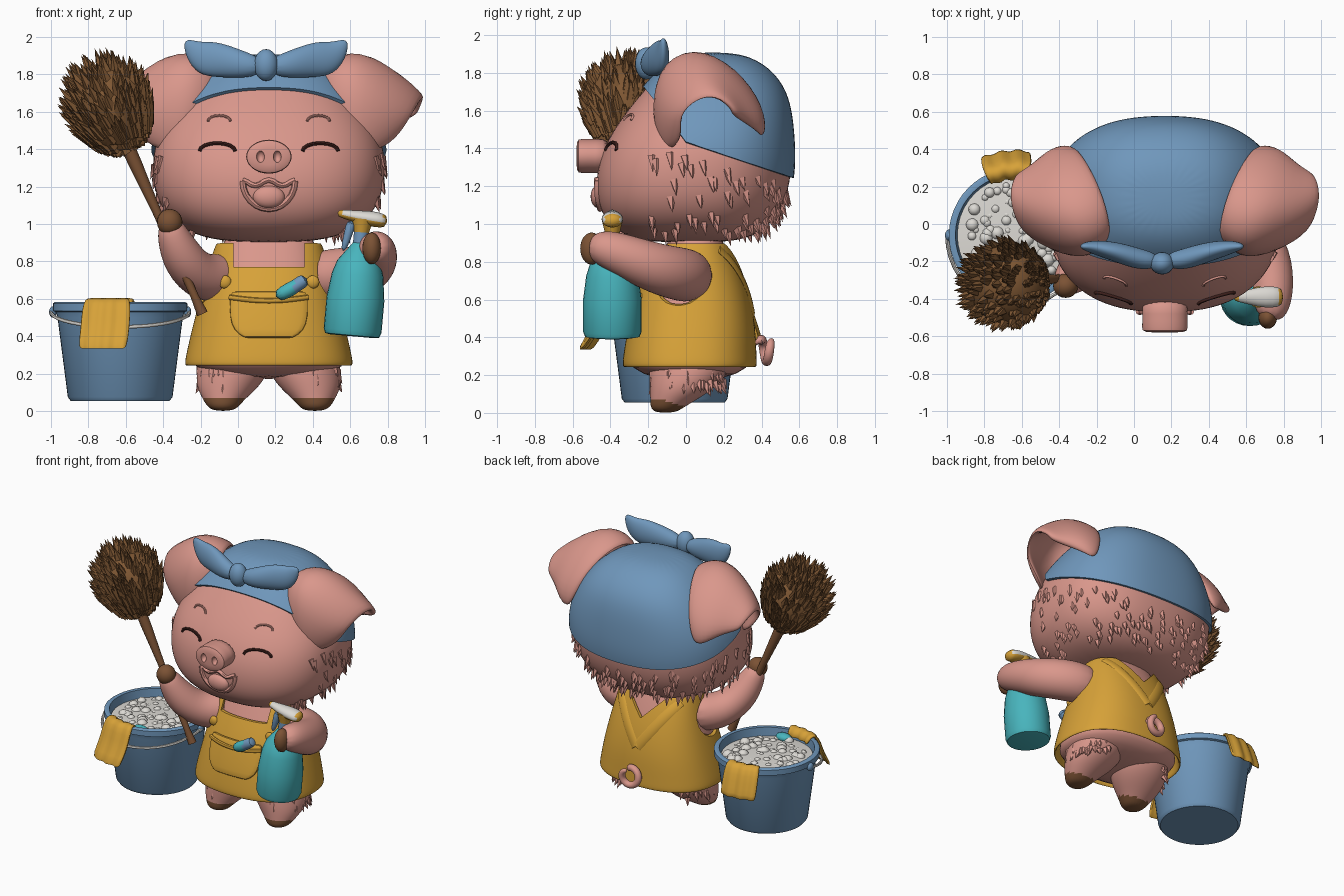
import bpy, bmesh, random
from math import sin, cos, pi, radians
from mathutils import Vector, Matrix
from mathutils.bvhtree import BVHTree

random.seed(4)
if "Cube" in bpy.data.objects:
    bpy.data.objects.remove(bpy.data.objects["Cube"])
MID = 0.165  # the figure's own centre line


def material(name, *rgb):
    m = bpy.data.materials.new(name)
    m.use_nodes = True
    m.diffuse_color = (*rgb, 1)
    m.node_tree.nodes["Principled BSDF"].inputs["Base Color"].default_value = (*rgb, 1)
    return m


PINK = material("pink skin", .70, .31, .26)
BLUE = material("denim blue", .16, .31, .50)
YELLOW = material("mustard cloth", .68, .36, .04)
TEAL = material("teal plastic", .065, .46, .51)
BROWN = material("feather brown", .21, .095, .033)
HOOF = material("hoof brown", .20, .085, .035)
WHITE = material("foam white", .72, .70, .66)
DARK = material("lash dark", .05, .015, .012)


def bake(ob, angle=45):
    dg = bpy.context.evaluated_depsgraph_get()
    me = bpy.data.meshes.new_from_object(ob.evaluated_get(dg))
    ob.modifiers.clear()
    ob.data = me
    me.shade_smooth()
    me.set_sharp_from_angle(angle=radians(angle))


def make(name, bm, mats, rule=None, sub=0, solid=0, offset=0, angle=45):
    mats = mats if isinstance(mats, list) else [mats]
    bmesh.ops.recalc_face_normals(bm, faces=bm.faces)
    me = bpy.data.meshes.new(name)
    bm.to_mesh(me)
    bm.free()
    ob = bpy.data.objects.new(name, me)
    bpy.context.scene.collection.objects.link(ob)
    for m in mats:
        me.materials.append(m)
    if solid:
        mod = ob.modifiers.new("thickness", "SOLIDIFY")
        mod.thickness, mod.offset = solid, offset
    if sub:
        mod = ob.modifiers.new("smooth", "SUBSURF")
        mod.levels = mod.render_levels = sub
    bake(ob, angle)
    if rule:
        for p in ob.data.polygons:
            p.material_index = int(rule(p.center))
    return ob


def skin(name, rings, mats, closed=True, caps=True, **kw):
    bm = bmesh.new()
    rows = [[bm.verts.new(p) for p in r] for r in rings]
    n = len(rows[0])
    for a, b in zip(rows, rows[1:]):
        for i in range(n if closed else n - 1):
            j = (i + 1) % n
            bm.faces.new((a[i], a[j], b[j], b[i]))
    if closed and caps:
        bm.faces.new(rows[0])
        bm.faces.new(rows[-1])
    return make(name, bm, mats, **kw)


def oval(z, x, y, rx, ry, power=2.4, seg=28):
    def s(v):
        return abs(v) ** (2 / power) * (1 if v > 0 else -1)
    angles = [2 * pi * i / seg for i in range(seg)]
    return [(x + rx * s(cos(a)), y + ry * s(sin(a)), z) for a in angles]


def tube(name, pts, radii, mats, seg=12, ref=(0, 0, 1), **kw):
    pts, rings = [Vector(p) for p in pts], []
    for i, p in enumerate(pts):
        t = (pts[min(i + 1, len(pts) - 1)] - pts[max(i - 1, 0)]).normalized()
        u = t.cross(Vector(ref)).normalized()
        v = u.cross(t)
        r = radii[i] if isinstance(radii, list) else radii
        ru, rv = r if isinstance(r, tuple) else (r, r)
        rings.append([p + u * ru * cos(2 * pi * k / seg) + v * rv * sin(2 * pi * k / seg) for k in range(seg)])
    return skin(name, rings, mats, **kw)


def ball(name, loc, size, mat):
    bm = bmesh.new()
    mx = Matrix.Translation(loc) @ Matrix.Diagonal((*size, 1))
    bmesh.ops.create_uvsphere(bm, u_segments=20, v_segments=12, radius=1, matrix=mx)
    return make(name, bm, mat)


def box(name, loc, size, mat, turn=0):
    bm = bmesh.new()
    mx = Matrix.Translation(loc) @ Matrix.Rotation(turn, 4, "Y") @ Matrix.Diagonal((*size, 1))
    bmesh.ops.create_cube(bm, size=1, matrix=mx)
    return make(name, bm, mat)


def cut(ob, cutter):
    mod = ob.modifiers.new("cut", "BOOLEAN")
    mod.operation, mod.object = "DIFFERENCE", cutter
    bake(ob)
    bpy.data.objects.remove(cutter)


def tree_of(ob):
    bm = bmesh.new()
    bm.from_mesh(ob.data)
    return BVHTree.FromBMesh(bm)


def drape(tree, x, z, side=-1, lift=0.0):
    hit = tree.ray_cast(Vector((x, 2 * side, z)), Vector((0, -side, 0)))[0]
    return (x, (hit.y if hit else 0) + side * lift, z)


def spikes(name, items, mat, radius, length):
    bm = bmesh.new()
    for p, d in items:
        mx = Matrix.Translation(p) @ d.to_track_quat("Z", "Y").to_matrix().to_4x4()
        n = length * random.uniform(.75, 1.2)
        bmesh.ops.create_cone(bm, segments=5, radius1=radius, radius2=0, depth=n, cap_ends=True,
                              matrix=mx @ Matrix.Translation((0, 0, n * .3)))
    return make(name, bm, mat, angle=30)


def rand_dir():
    return Vector([random.gauss(0, 1) for _ in range(3)]).normalized()


# Head: stacked ovals (height, depth centre, half width, half depth)
HEAD = [(.9, .02, .2, .2), (.94, .02, .41, .36), (1.03, .02, .54, .46), (1.15, .03, .61, .51),
        (1.3, .045, .63, .52), (1.45, .07, .61, .49), (1.6, .115, .53, .43), (1.73, .15, .43, .355),
        (1.84, .15, .31, .25), (1.89, .14, .15, .12)]
head = skin("head", [oval(z, MID, y, a, b) for z, y, a, b in HEAD], PINK, sub=2)
face = tree_of(head)

# Headscarf: the upper head, trimmed by two planes and thickened
bm = bmesh.new()
bm.from_mesh(head.data)
for normal in ((0, .27, .2), (0, .19, .57)):
    bmesh.ops.bisect_plane(bm, geom=bm.verts[:] + bm.edges[:] + bm.faces[:], clear_inner=True,
                           plane_co=(0, 0, 1.43), plane_no=normal)
make("headscarf", bm, BLUE, solid=.02, offset=1)

# Bow on the scarf
ball("bow_knot", (.15, -.21, 1.85), (.065, .06, .085), BLUE)
for side, s in (("right", -1), ("left", 1)):
    tube(side + "_bow_wing", [(.15 + s * x, y, z) for x, y, z in
         ((.02, -.2, 1.84), (.12, -.19, 1.85), (.24, -.15, 1.875), (.33, -.13, 1.885), (.39, -.12, 1.93),
          (.43, -.12, 1.98))],
         [(.04, .045), (.06, .075), (.055, .095), (.045, .1), (.03, .06), (.012, .015)], BLUE, sub=2)

# Drooping ears: arched sheets, rows run from root to tip
EAR = [[(.45, -.09, 1.68), (.45, -.04, 1.83), (.47, .1, 1.87), (.54, .27, 1.8), (.62, .4, 1.62), (.68, .41, 1.44)],
       [(.6, -.18, 1.53), (.59, -.17, 1.85), (.64, .02, 1.96), (.72, .23, 1.84), (.77, .4, 1.6), (.77, .39, 1.48)],
       [(.7, -.1, 1.34), (.76, -.17, 1.64), (.83, 0, 1.83), (.88, .18, 1.76), (.88, .3, 1.6), (.84, .3, 1.54)],
       [(.85, -.01, 1.46), (.93, -.04, 1.57), (.98, .06, 1.66), (1, .16, 1.68), (.97, .25, 1.61), (.95, .24, 1.58)]]
for side, s in (("right", -1), ("left", 1)):
    skin(side + "_ear", [[(MID + s * (x - MID), y, z) for x, y, z in row] for row in EAR],
         PINK, closed=False, solid=.05, sub=2)

# Snout with nostrils, smiling mouth
snout = tube("snout", [(MID, y, 1.36) for y in (-.4, -.48, -.56, -.58, -.58)],
             [(.13, .1), (.12, .09), (.125, .092), (.12, .088), (.1, .075)], PINK, seg=20, sub=1)
for s in (-1, 1):
    cut(snout, ball("nostril", (MID + s * .045, -.585, 1.36), (.022, .03, .032), PINK))
lip = [drape(face, MID + .14 * cos(a), 1.23 - .15 * sin(a), lift=.005) for a in [pi * i / 12 for i in range(13)]]
tube("lower_lip", lip, .016, PINK, seg=8, ref=(0, 1, 0))
tube("upper_lip", [drape(face, MID + .14 * k / 6, 1.22 + .015 * cos(k), lift=.003) for k in range(-6, 7)],
     .014, PINK, seg=8, ref=(0, 1, 0))
ball("tongue", (MID, -.465, 1.145), (.085, .04, .06), PINK)

# Closed eyes and brows
for side, s in (("right", -1), ("left", 1)):
    for part, mid, half, z, rise, r, mat in (("lash", .275, .095, 1.39, .042, .01, DARK),
                                             ("brow", .265, .06, 1.55, .03, .007, PINK)):
        arc = [pi * i / 8 for i in range(9)]
        tube(f"{side}_{part}", [drape(face, MID + s * mid + half * cos(a), z + rise * sin(a), lift=.003)
                                for a in arc], r, mat, seg=8, ref=(0, 1, 0))

# Cheek and nape fur
tufts = []
while len(tufts) < 130:
    hit, n, _, _ = face.ray_cast(Vector((MID, .05, 1.25)), rand_dir())
    if hit.y > -.2 and .95 < hit.z < 1.36 - .3 * max(hit.y, 0):
        tufts.append((hit - n * .006, n * .3 + Vector((0, .15, -.8))))
spikes("cheek_fur", tufts, PINK, .026, .085)

# Body and dress share the same outline (height, depth centre, half width, half depth)
BODY = [(.24, .02, .45, .355), (.3, .02, .44, .35), (.45, .03, .405, .335), (.6, .035, .365, .305),
        (.75, .045, .325, .25), (.9, .05, .28, .18)]
under = [(.17, .02, .28, .2)] + BODY + [(.97, .05, .24, .15)]
skin("body", [oval(z, MID, y, a - .03, b - .03) for z, y, a, b in under], PINK, sub=1)
dress = skin("dress", [oval(z, MID, y, a - .015, b - .015) for z, y, a, b in BODY], YELLOW,
             caps=False, solid=.02, offset=1, sub=2)
cloth = tree_of(dress)
for s in (-1, 1):
    cut(dress, ball("armhole", (MID + s * .43, -.05, .72), (.2, .18, .16), YELLOW))
cut(dress, box("front_neckline", (MID, -.5, .97), (.38, 1, .4), YELLOW))
cut(dress, box("back_neckline", (MID, .55, 1.01), (.4, 1, .4), YELLOW, pi / 4))

# Pocket, flap edge, buttons and crossed back straps
rows = [(.64, .2), (.6, .21), (.5, .21), (.43, .19), (.39, .13)]
skin("pocket", [[drape(cloth, MID + w * k / 6, z, lift=.012) for k in range(-6, 7)] for z, w in rows],
     YELLOW, closed=False, solid=.03, sub=1)
tube("pocket_edge", [drape(cloth, MID + .21 * k / 6, .61 - .02 * cos(k / 4), lift=.03) for k in range(-6, 7)],
     .014, YELLOW, seg=8)
for side, s in (("right", -1), ("left", 1)):
    ball(side + "_button", drape(cloth, MID + s * .235, .69, lift=.01), (.035, .02, .035), YELLOW)
    tube(side + "_back_strap", [drape(cloth, MID + s * (.005 + .03 * k), .53 + .042 * k, 1, .002) for k in range(9)],
         [(.035, .009)] * 9, YELLOW, seg=8, ref=(0, 1, 0))
tube("pocket_brush", [(.2, -.33, .61), (.28, -.34, .65), (.31, -.34, .67), (.37, -.34, .71)],
     [.035, .042, .034, .042], [TEAL, BLUE], sub=1, rule=lambda c: c.x > .3)

# Legs with hooves
for side, s in (("right", -1), ("left", 1)):
    leg = [(.34, .17, .04, .19, .22), (.22, .19, .02, .2, .22), (.13, .22, -.02, .17, .175),
           (.065, .24, -.07, .115, .12), (.03, .245, -.1, .09, .09), (0, .245, -.11, .055, .055)]
    skin(side + "_leg", [oval(z, MID + s * x, y, a, b, 2, 20) for z, x, y, a, b in leg], [PINK, HOOF],
         sub=2, rule=lambda c: c.z < .07 - .3 * max(c.y + .13, 0))
    fur = []
    for k in range(24):
        a = random.uniform(0, pi)
        fur.append((Vector((MID + s * (.2 + .17 * sin(a)), .01 - .19 * cos(a), random.uniform(.13, .24))),
                    Vector((s * .4 * sin(a), -.4 * cos(a), -.8))))
    spikes(side + "_leg_fur", fur, PINK, .022, .06)

# Arms and front hooves
tube("right_arm", [(-.03, .02, .72), (-.19, -.12, .7), (-.29, -.24, .8), (-.35, -.3, .94), (-.37, -.32, 1.02)],
     [.14, .14, .125, .09, .06], PINK, ref=(0, 1, 0), sub=2)
tube("left_arm", [(.36, .04, .72), (.58, -.01, .73), (.71, -.15, .76), (.745, -.32, .83), (.74, -.45, .88),
                  (.72, -.51, .88)], [.14, .15, .14, .12, .1, .06], PINK, sub=2)
ball("right_hoof", (-.365, -.33, 1.01), (.068, .065, .07), HOOF)
ball("left_hoof", (.715, -.5, .87), (.05, .06, .085), HOOF)

# Curly tail
tube("tail", [(MID, .32, .37), (MID + .03, .37, .375)] +
     [(MID + .06 * cos(a), .385 + .009 * a, .33 + .06 * sin(a)) for a in [.9 + k * .45 for k in range(16)]],
     [.026] * 15 + [.024, .02, .012], PINK, ref=(.3, 1, 0), sub=1)

# Feather duster
centre, grip = Vector((-.68, -.32, 1.615)), Vector((-.19, -.27, .52))
axis = (centre - grip).normalized()
tube("duster_handle", [grip, grip + axis * .1, grip + axis * .6, grip + axis * .88, centre],
     [.03, .022, .024, .036, .04], HOOF, ref=(0, 1, 0))
ball("duster_core", centre, (.218, .22, .235), BROWN)
feathers = [rand_dir() for _ in range(420)]
spikes("duster_feathers", [(centre + d * .205 + axis * d.dot(axis) * .025, d * .5 + axis * .75) for d in feathers],
       BROWN, .034, .12)

# Spray bottle
foot, lean = Vector((.61, -.39, .4)), Vector((.09, 0, 1)).normalized()
BOTTLE = [(0, .12), (.005, .145), (.03, .155), (.2, .155), (.33, .138), (.4, .115), (.46, .07), (.5, .04)]
tube("spray_bottle", [foot + lean * h for h, r in BOTTLE], [r for h, r in BOTTLE], TEAL, seg=28, ref=(0, 1, 0))
tube("spray_neck", [foot + lean * h for h in (.48, .54, .56)], .04, BLUE, ref=(0, 1, 0))
tube("spray_collar", [foot + lean * h for h in (.54, .58, .63)], [.036, .045, .058], YELLOW, ref=(0, 1, 0))
tube("spray_head", [(.53, -.39, 1.06), (.58, -.39, 1.05), (.66, -.39, 1.035), (.74, -.39, 1.025), (.8, -.39, 1.01)],
     [(.022, .02), (.032, .026), (.055, .038), (.062, .045), (.05, .035)], [YELLOW, WHITE], sub=1,
     rule=lambda c: c.z > 1.15 - .18 * c.x and .57 < c.x < .78)
tube("spray_trigger", [(.61, -.39, 1.02), (.59, -.39, .95), (.56, -.39, .85)], [.03, .024, .015], BLUE,
     ref=(0, 1, 0), sub=1)

# Bucket with foam and wire handle
BX, BY = -.63, -.06
PAIL = [(.055, .265), (.075, .28), (.5, .335), (.53, .345), (.535, .36), (.575, .36), (.582, .35), (.58, .325),
        (.47, .315)]
skin("bucket", [oval(z, BX, BY, r, r, 2, 48) for z, r in PAIL], BLUE)
skin("foam", [oval(z, BX, BY, r, r, 2, 40) for z, r in ((.48, .31), (.52, .315), (.535, .2))], WHITE)
bm = bmesh.new()
for _ in range(90):
    a, r = random.uniform(0, 2 * pi), .27 * random.random() ** .5
    bmesh.ops.create_icosphere(bm, subdivisions=2, radius=random.uniform(.015, .042),
                               matrix=Matrix.Translation((BX + r * cos(a), BY + r * sin(a), .52)))
make("foam_bubbles", bm, WHITE)
ball("sponge", (BX + .05, BY - .27, .54), (.06, .04, .03), TEAL)
tube("bucket_handle", [(BX + .37 * cos(a), BY - .38 * sin(a), .53 - .08 * sin(a))
                       for a in [pi * k / 20 for k in range(21)]], .01, WHITE, seg=8)
for side, s in (("right", -1), ("left", 1)):
    ball(side + "_handle_peg", (BX + s * .36, BY, .53), (.02, .03, .03), BLUE)

# Cleaning cloths folded over the rim
for name, turn, low, flare in (("front_cloth", -1.77, .33, .5), ("back_cloth", 1.7, .38, .45)):
    fold = [(.3, .54), (.33, .595), (.37, .595), (.4, .54), (.43, .44), (flare, low)]
    skin(name, [[(BX + (r + .01 * sin(k * 1.9)) * cos(turn + .068 * k * .4 / max(r, .4)),
                  BY + (r + .01 * sin(k * 1.9)) * sin(turn + .068 * k * .4 / max(r, .4)), z)
                 for k in range(-5, 6)] for r, z in fold], YELLOW, closed=False, solid=.025, sub=1)
